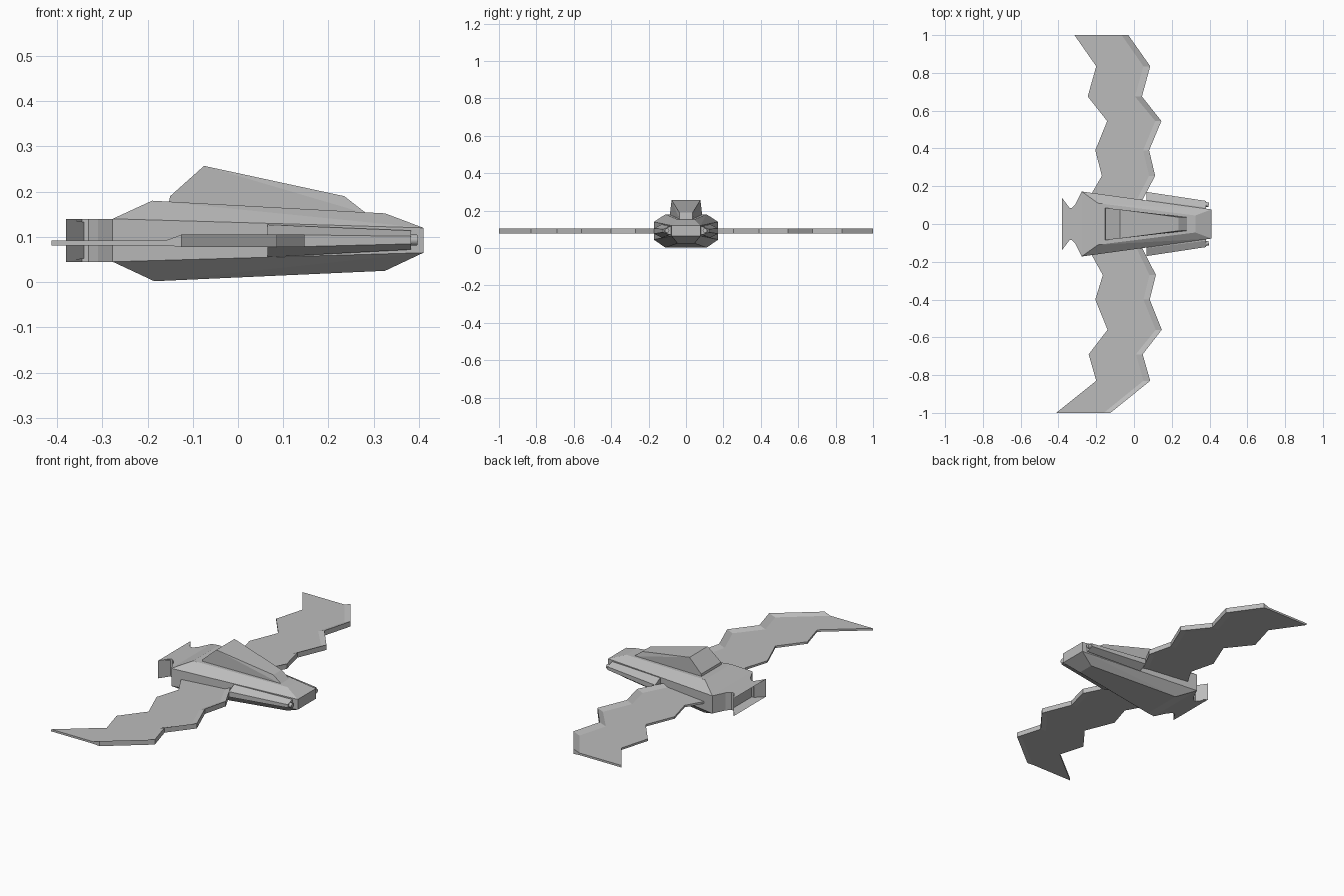
import bpy, bmesh

cube = bpy.data.objects.get("Cube")
if cube:
    bpy.data.objects.remove(cube, do_unlink=True)

metal = bpy.data.materials.new("grey_metal")
metal.use_nodes = True
GREY = (0.5, 0.5, 0.5, 1)
metal.diffuse_color = GREY
metal.node_tree.nodes["Principled BSDF"].inputs["Base Color"].default_value = GREY


def finish(name, bm):
    bmesh.ops.recalc_face_normals(bm, faces=bm.faces[:])
    mesh = bpy.data.meshes.new(name)
    bm.to_mesh(mesh)
    bm.free()
    mesh.materials.append(metal)
    obj = bpy.data.objects.new(name, mesh)
    bpy.context.collection.objects.link(obj)
    return obj


def loft(name, rings, caps=True):
    """Bridge equal-length closed rings of points."""
    bm = bmesh.new()
    rows = [[bm.verts.new(p) for p in ring] for ring in rings]
    for a, b in zip(rows, rows[1:]):
        for i in range(len(a)):
            j = (i + 1) % len(a)
            bm.faces.new((a[i], a[j], b[j], b[i]))
    if caps:
        bm.faces.new(rows[0])
        bm.faces.new(rows[-1])
    return finish(name, bm)


def mirrored_hull(name, points):
    """Convex solid from points given on the left half only."""
    bm = bmesh.new()
    for x, y, z in points:
        for s in (1, -1):
            bm.verts.new((x, s * y, z))
    bmesh.ops.convex_hull(bm, input=bm.verts[:])
    bmesh.ops.dissolve_limit(bm, angle_limit=0.02, verts=bm.verts[:], edges=bm.edges[:])
    return finish(name, bm)


# Main fuselage: wedge with chamfered top and bottom
mirrored_hull("fuselage", [
    (-0.277, 0.172, 0.045), (-0.277, 0.172, 0.14),
    (-0.19, 0.11, 0.18), (-0.185, 0.11, 0.002),
    (0.325, 0.045, 0.152), (0.325, 0.045, 0.025),
    (0.41, 0.077, 0.065), (0.41, 0.077, 0.12)])

# Canopy on the spine
mirrored_hull("canopy", [
    (-0.155, 0.085, 0.165), (-0.15, 0.085, 0.19), (-0.075, 0.077, 0.257),
    (0.235, 0.036, 0.19), (0.285, 0.035, 0.151), (0.28, 0.035, 0.145)])

# Flared tail block with a recessed exhaust
half = [(-0.277, 0.172), (-0.31, 0.105), (-0.33, 0.085), (-0.345, 0.085), (-0.38, 0.137)]
outline = half + [(x, -y) for x, y in reversed(half)]
tail = loft("tail_exhaust", [[(x, y, z) for x, y in outline] for z in (0.045, 0.14)])
bm = bmesh.new()
bm.from_mesh(tail.data)
back = [f for f in bm.faces if f.normal.x < -0.99]
bmesh.ops.inset_region(bm, faces=back, thickness=0.012)
for v in back[0].verts:
    v.co.x += 0.045
    v.co.y *= 0.6
bm.to_mesh(tail.data)
bm.free()

# Zigzag wings: thin panel with a raised leading edge
# rows: y, trailing x, crease x, leading x
LEFT = [(0.1, -0.26, 0.0, 0.03), (0.255, -0.17, 0.08, 0.112), (0.39, -0.205, 0.048, 0.08),
        (0.545, -0.142, 0.113, 0.145), (0.675, -0.245, 0.005, 0.042),
        (0.835, -0.2, 0.05, 0.086), (1.0, -0.315, -0.065, -0.03)]
RIGHT = [(-0.1, -0.26, 0.0, 0.03), (-0.27, -0.165, 0.082, 0.116), (-0.4, -0.205, 0.05, 0.083),
         (-0.56, -0.14, 0.115, 0.147), (-0.69, -0.24, 0.01, 0.046),
         (-0.83, -0.2, 0.05, 0.086), (-1.0, -0.412, -0.16, -0.125)]
for name, rows in (("left_wing", LEFT), ("right_wing", RIGHT)):
    loft(name, [[(t, y, 0.081), (t, y, 0.092), (c, y, 0.092), (l, y, 0.105),
                 (l, y, 0.078), (c, y, 0.081)] for y, t, c, l in rows])


def gun_ring(x, inner, outer, low, high, s):
    """Chamfered section hugging the fuselage side."""
    mid = inner + 0.45 * (outer - inner)
    d = 0.3 * (high - low)
    return [(x, s * inner, low), (x, s * mid, low), (x, s * outer, low + d),
            (x, s * outer, high - d), (x, s * mid, high), (x, s * inner, high)]


# Side guns with short round muzzles
for side, s in (("left", 1), ("right", -1)):
    loft(side + "_gun", [gun_ring(0.065, 0.095, 0.17, 0.055, 0.127, s),
                         gun_ring(0.382, 0.06, 0.122, 0.072, 0.114, s)])
    bpy.ops.mesh.primitive_cylinder_add(
        vertices=12, radius=0.012, depth=0.04,
        location=(0.376, s * 0.104, 0.093), rotation=(0, 1.5708, -s * 0.15))
    muzzle = bpy.context.object
    muzzle.name = side + "_muzzle"
    muzzle.data.materials.append(metal)
    bpy.ops.object.shade_smooth_by_angle()
